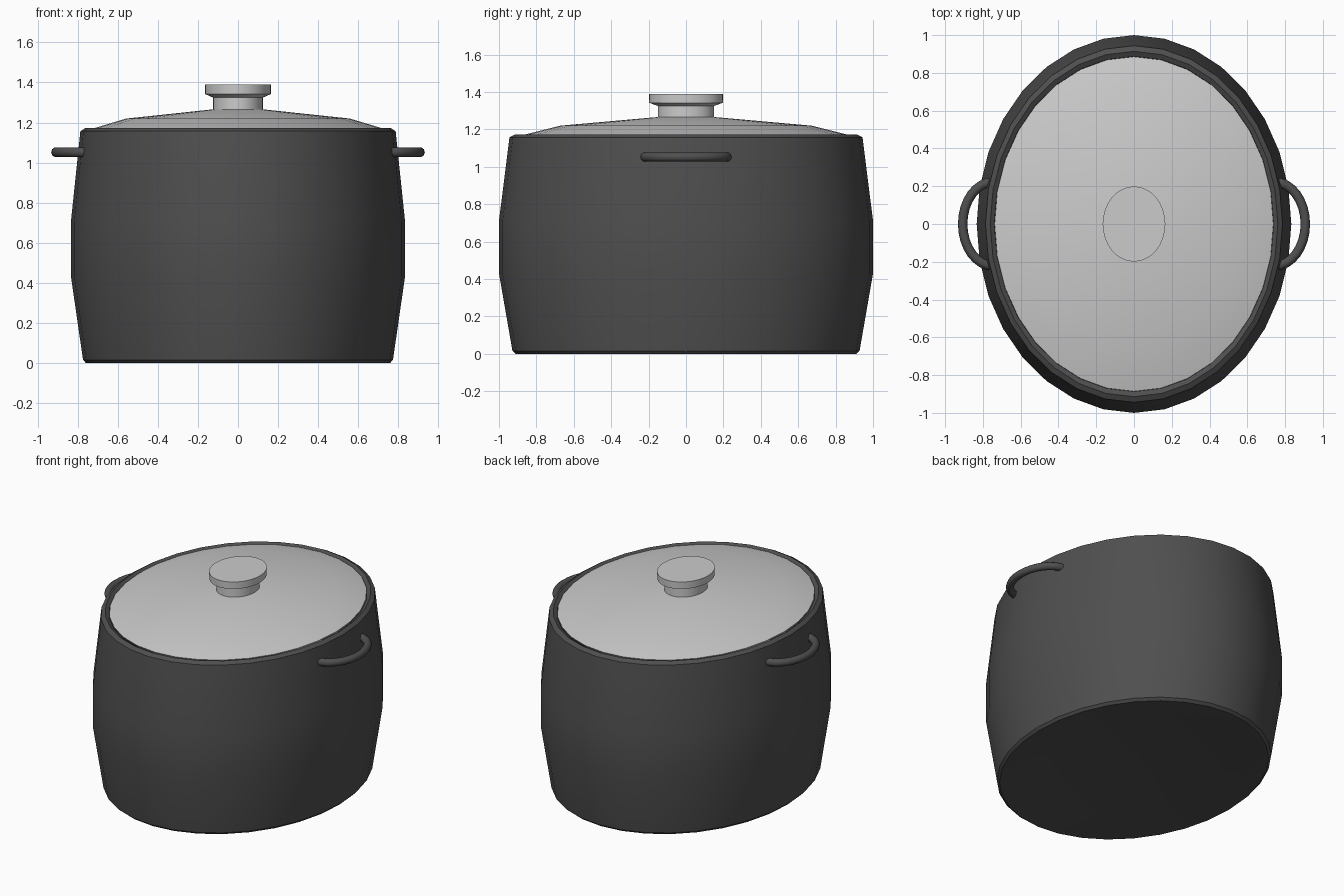
import bpy, bmesh, math

if "Cube" in bpy.data.objects:
    bpy.data.objects.remove(bpy.data.objects["Cube"])

SIDES = 32
SQUASH = 0.833   # oval: width in x relative to depth in y


def material(name, value):
    m = bpy.data.materials.new(name)
    m.diffuse_color = (value, value, value, 1)
    m.use_nodes = True
    m.node_tree.nodes["Principled BSDF"].inputs["Base Color"].default_value = m.diffuse_color
    return m


def finish(name, bm, mat=None, angle=30):
    bmesh.ops.recalc_face_normals(bm, faces=bm.faces)
    mesh = bpy.data.meshes.new(name)
    bm.to_mesh(mesh)
    bm.free()
    ob = bpy.data.objects.new(name, mesh)
    bpy.context.collection.objects.link(ob)
    if mat:
        mesh.materials.append(mat)
    bpy.ops.object.select_all(action='DESELECT')
    ob.select_set(True)
    bpy.context.view_layer.objects.active = ob
    bpy.ops.object.shade_smooth_by_angle(angle=math.radians(angle))
    return ob


def bridge_rings(bm, rings):
    """Skin consecutive rings and cap both ends."""
    n = len(rings[0])
    for a, b in zip(rings, rings[1:]):
        for i in range(n):
            j = (i + 1) % n
            bm.faces.new((a[i], a[j], b[j], b[i]))
    bm.faces.new(rings[0])
    bm.faces.new(rings[-1])


def oval_lathe(name, profile, mat=None):
    """Turn a (radius in y, z) profile into an oval solid."""
    bm = bmesh.new()
    rings = []
    for r, z in profile:
        angles = [math.tau * i / SIDES for i in range(SIDES)]
        rings.append([bm.verts.new((SQUASH * r * math.cos(a), r * math.sin(a), z))
                      for a in angles])
    bridge_rings(bm, rings)
    return finish(name, bm, mat)


def handle(name, side, mat, thick=0.025, steps=16, around=10):
    """Half-oval loop of round bar, ends sunk in the pot wall."""
    bm = bmesh.new()
    rings = []
    for i in range(steps + 1):
        t = -math.pi / 2 + math.pi * i / steps
        px, py = 0.745 + 0.162 * math.cos(t), 0.222 * math.sin(t)
        nx, ny = 0.222 * math.cos(t), 0.162 * math.sin(t)
        length = math.hypot(nx, ny)
        ring = []
        for k in range(around):
            a = math.tau * k / around
            off = thick * math.cos(a)
            ring.append(bm.verts.new((side * (px + nx / length * off),
                                      py + ny / length * off,
                                      1.052 + thick * math.sin(a))))
        rings.append(ring)
    bridge_rings(bm, rings)
    return finish(name, bm, mat, 50)


dark = material("dark_metal", 0.078)

# Pot: slightly hollow base, outer wall, rim, then down the inside to the floor
oval_lathe("pot_body", [
    (0.15, 0.045), (0.66, 0.035), (0.895, 0.0),
    (0.91, 0.0), (0.928, 0.016), (1.0, 0.43), (1.0, 0.71), (0.944, 1.157),
    (0.914, 1.173), (0.887, 1.158),
    (0.945, 0.71), (0.945, 0.43), (0.875, 0.06), (0.66, 0.09), (0.15, 0.1)], dark)

# Lid: thin shallow dome resting inside the rim
oval_lathe("lid", [(0.15, 1.24), (0.65, 1.195), (0.87, 1.145), (0.886, 1.166),
                   (0.67, 1.22), (0.15, 1.266)])

# Knob: stem flaring into a flat disc
oval_lathe("lid_knob", [(0.15, 1.255), (0.15, 1.325), (0.197, 1.342), (0.199, 1.39)])

# Side handles
handle("handle_right", 1, dark)
handle("handle_left", -1, dark)
